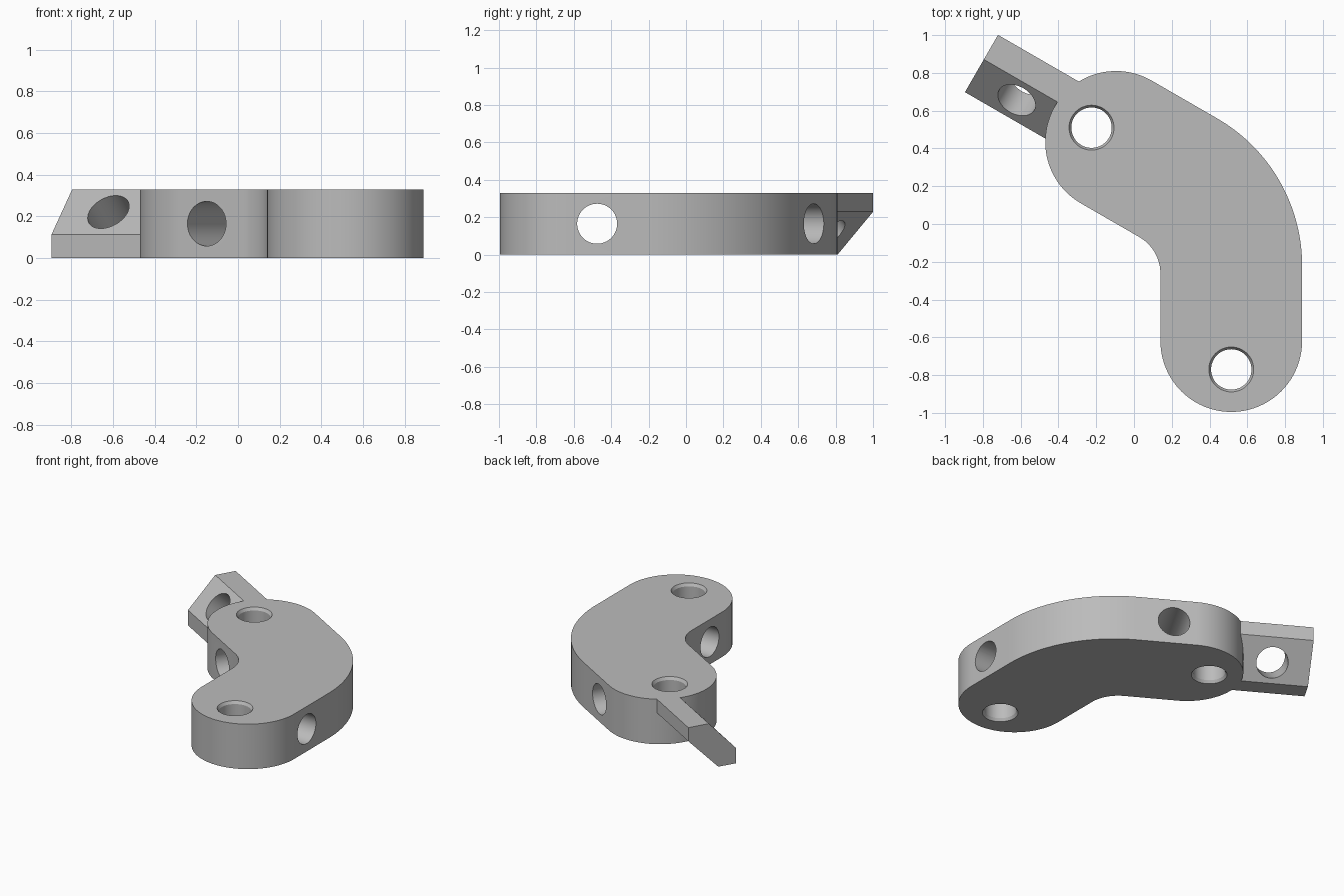
import bpy, bmesh
from math import sin, cos, tan, radians, pi
from mathutils import Vector, Matrix

cube = bpy.data.objects.get("Cube")
if cube:
    bpy.data.objects.remove(cube, do_unlink=True)

H = 0.33                                  # plate thickness
R = 0.375                                 # half width of both arms
HOLE = 0.107
LOW = Vector((0.515, -0.62, 0))           # centre of the lower rounded end
HIGH = Vector((-0.095, 0.435, 0))         # centre of the upper rounded end
A = radians(30)
ALONG = Vector((cos(A), -sin(A), 0))      # upper arm axis, towards the elbow
ACROSS = Vector((sin(A), cos(A), 0))      # outward across the upper arm
UP = Vector((0, 0, 1))

grey = bpy.data.materials.new("light grey")
grey.use_nodes = True
grey.diffuse_color = (0.5, 0.5, 0.5, 1)
grey.node_tree.nodes["Principled BSDF"].inputs["Base Color"].default_value = (0.5, 0.5, 0.5, 1)


def prism(name, points, offset):
    """Extrude a closed outline by an offset vector."""
    bm = bmesh.new()
    face = bm.faces.new([bm.verts.new(p) for p in points])
    ext = bmesh.ops.extrude_face_region(bm, geom=[face])
    bmesh.ops.translate(bm, vec=offset, verts=[v for v in ext["geom"] if isinstance(v, bmesh.types.BMVert)])
    return finish(name, bm)


def finish(name, bm):
    bmesh.ops.recalc_face_normals(bm, faces=bm.faces)
    mesh = bpy.data.meshes.new(name)
    bm.to_mesh(mesh)
    bm.free()
    mesh.materials.append(grey)
    obj = bpy.data.objects.new(name, mesh)
    bpy.context.collection.objects.link(obj)
    return obj


def pin(name, centre, axis, profile):
    """Lathe (radius, height) pairs around an axis as a hole cutter."""
    bm = bmesh.new()
    n = 48
    rings = [[bm.verts.new((r * cos(2 * pi * i / n), r * sin(2 * pi * i / n), z)) for i in range(n)]
             for r, z in profile]
    for a, b in zip(rings, rings[1:]):
        for i in range(n):
            j = (i + 1) % n
            bm.faces.new((a[i], a[j], b[j], b[i]))
    bm.faces.new(rings[0])
    bm.faces.new(rings[-1])
    turn = UP.rotation_difference(axis).to_matrix().to_4x4()
    bm.transform(Matrix.Translation(centre) @ turn)
    return finish(name, bm)


def combine(target, tool, operation):
    mod = target.modifiers.new(operation.lower(), "BOOLEAN")
    mod.operation, mod.solver, mod.object = operation, "EXACT", tool
    bpy.context.view_layer.objects.active = target
    bpy.ops.object.modifier_apply(modifier=mod.name)
    bpy.data.objects.remove(tool, do_unlink=True)


def arc(centre, radius, start, end, steps):
    return [centre + radius * Vector((cos(t), sin(t), 0))
            for t in (radians(start + (end - start) * i / steps) for i in range(steps + 1))]


def elbow_centre(x, side, radius):
    """Centre of the fillet between the lower arm edge x and the upper arm edge."""
    edge = HIGH + ACROSS * R * side
    corner_y = edge.y - (x - edge.x) * tan(A)
    return Vector((x - radius, corner_y - radius * tan(A), 0))


# Bent link body
outline = arc(LOW, R, 180, 360, 40)
outline += arc(elbow_centre(LOW.x + R, 1, 0.9), 0.9, 0, 60, 32)
outline += arc(HIGH, R, 60, 240, 40)
outline += arc(elbow_centre(LOW.x - R, -1, 0.225), 0.225, 60, 0, 16)
body = prism("bent_link", outline, UP * H)

# Slanted end tab, a diagonal strip in section
corner = Vector((-0.895, 0.698, 0))
section = [(0, 0), (0.13, 0), (0.35, 0.23), (0.35, H), (0.2, H), (0, 0.112)]
tab = prism("slanted_tab", [corner + ACROSS * n + UP * z for n, z in section], ALONG * 0.7)
combine(body, tab, "UNION")

# Upright holes with chamfered rims
rim, deep = 0.119, 0.02
upright = [(rim, -0.05), (rim, 0), (HOLE, deep), (HOLE, H - deep), (rim, H), (rim, H + 0.05)]
for centre in (LOW - Vector((0, 0.15, 0)), HIGH - ALONG * 0.15):
    combine(body, pin("upright_cutter", centre, UP, upright), "DIFFERENCE")

# Cross holes through both arms, and the hole square to the tab's slope
cross = [(HOLE, -0.6), (HOLE, 0.6)]
mid = UP * H / 2
slope_axis = (UP * 0.2 - ACROSS * 0.218).normalized()
tab_hole = corner + ALONG * 0.258 + ACROSS * 0.1 + UP * 0.221
for centre, axis, profile in (
        (Vector((LOW.x, -0.475, 0)) + mid, Vector((1, 0, 0)), cross),
        (HIGH + ALONG * 0.153 + mid, ACROSS, cross),
        (tab_hole, slope_axis, [(HOLE, -0.4), (HOLE, 0.2)])):
    combine(body, pin("cross_cutter", centre, axis, profile), "DIFFERENCE")

# Smooth the curved walls, keep edges crisp
bpy.ops.object.select_all(action="DESELECT")
body.select_set(True)
bpy.context.view_layer.objects.active = body
bpy.ops.object.shade_smooth_by_angle(angle=radians(25))
